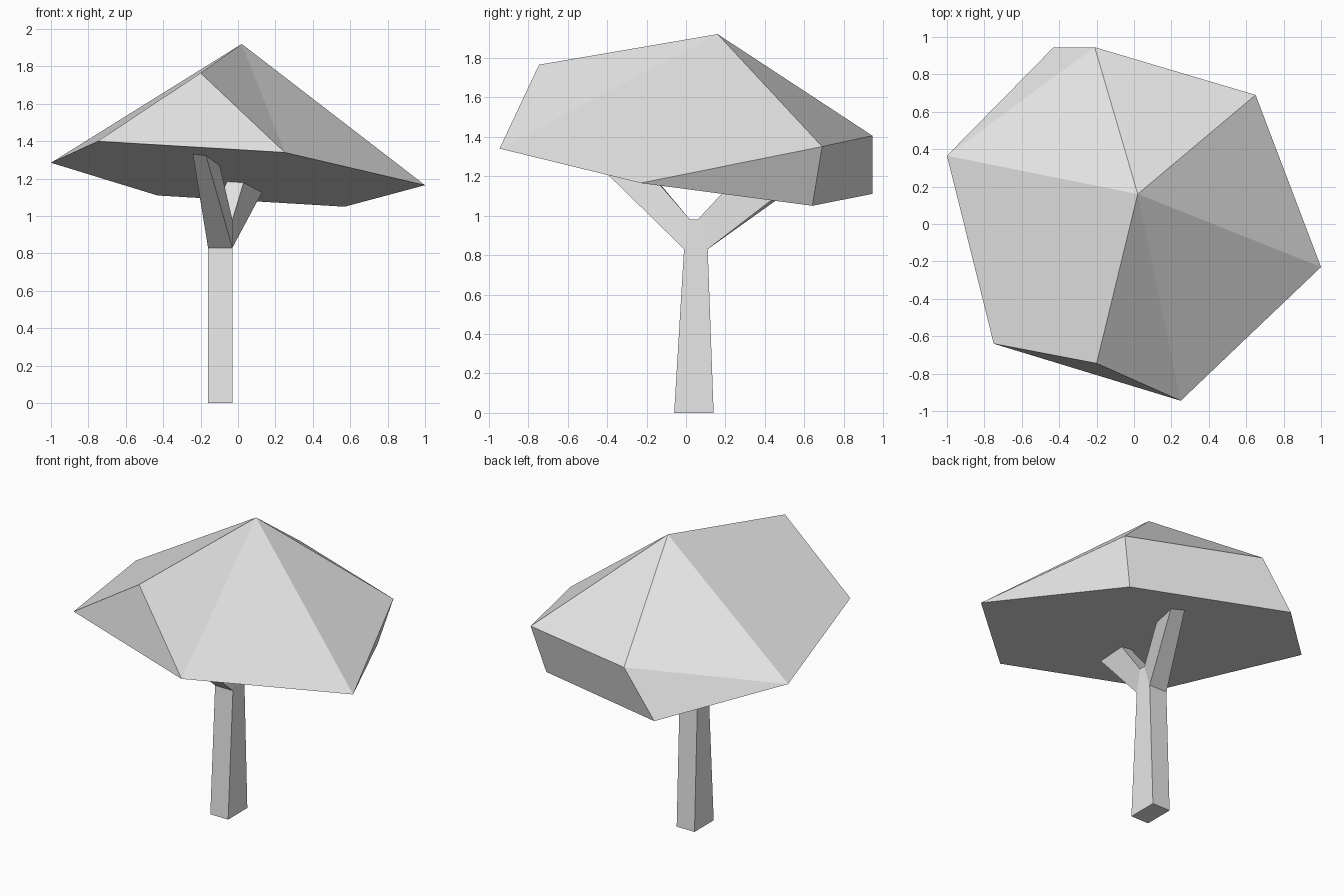
import bpy
from mathutils import Vector

old = bpy.data.objects.get("Cube")
if old:
    bpy.data.objects.remove(old, do_unlink=True)

grey = bpy.data.materials.new("light_grey")
grey.use_nodes = True
colour = (0.8, 0.8, 0.8, 1)
grey.diffuse_color = colour
grey.node_tree.nodes["Principled BSDF"].inputs["Base Color"].default_value = colour


def build(name, points, faces):
    mesh = bpy.data.meshes.new(name)
    mesh.from_pydata(points, [], faces)
    mesh.materials.append(grey)
    obj = bpy.data.objects.new(name, mesh)
    bpy.context.collection.objects.link(obj)
    bpy.context.view_layer.objects.active = obj
    # consistent outward normals
    import bmesh
    bm = bmesh.new()
    bm.from_mesh(mesh)
    bmesh.ops.recalc_face_normals(bm, faces=bm.faces)
    bm.to_mesh(mesh)
    bm.free()
    return obj


def loft(name, start, end, cap_start=True):
    """Join two matching rings with side faces and caps."""
    n = len(start)
    sides = [(i, (i + 1) % n, n + (i + 1) % n, n + i) for i in range(n)]
    caps = [tuple(range(n, 2 * n))] + ([tuple(range(n))] if cap_start else [])
    return build(name, list(start) + list(end), sides + caps)


# Canopy: faceted crown with a tilted, nearly flat underside
crown = {
    "peak": (0.02, 0.16, 1.92),
    "brow": (-0.2, -0.745, 1.765),
    "front": (0.25, -0.945, 1.34),
    "left": (1.0, -0.23, 1.165),
    "back_left": (0.65, 0.69, 1.35),
    "back": (-0.21, 0.945, 1.405),
    "low_back": (-0.43, 0.945, 1.11),
    "right": (-1.0, 0.365, 1.285),
    "front_right": (-0.75, -0.64, 1.4),
    "low_left": (0.57, 0.64, 1.05),
}
panels = [
    "peak brow front", "peak front left", "peak left back_left",
    "peak back_left back", "peak back right", "back low_back right",
    "peak right front_right brow", "brow front_right front",
    "left low_left back_left", "back_left low_left low_back back",
    "front_right right low_back low_left left front",
]
index = {key: i for i, key in enumerate(crown)}
build("canopy", list(crown.values()),
      [tuple(index[key] for key in panel.split()) for panel in panels])

# Trunk: tapered side profile swept across its width
x0, x1 = -0.16, -0.03
profile = [(-0.06, 0), (0.14, 0), (0.11, 0.83), (0.06, 0.98), (0.02, 0.98), (-0.01, 0.83)]
loft("trunk", [(x0, y, z) for y, z in profile], [(x1, y, z) for y, z in profile])


# Branches: grow from the sloped shoulders of the trunk into the canopy
def branch(name, low, high, tips):
    root = [Vector((x, y, z)) for x, (y, z) in ((x0, low), (x1, low), (x1, high), (x0, high))]
    ends = [r.lerp(Vector(t), 1.08) for r, t in zip(root, tips)]
    loft(name, root, ends, cap_start=False)


branch("front_branch", profile[5], profile[4],
       [(-0.24, -0.51, 1.32), (-0.17, -0.51, 1.32), (-0.1, -0.24, 1.28), (-0.17, -0.24, 1.29)])
branch("back_branch", profile[2], profile[3],
       [(0.05, 0.53, 1.13), (0.13, 0.5, 1.13), (0.03, 0.245, 1.18), (-0.06, 0.27, 1.18)])
